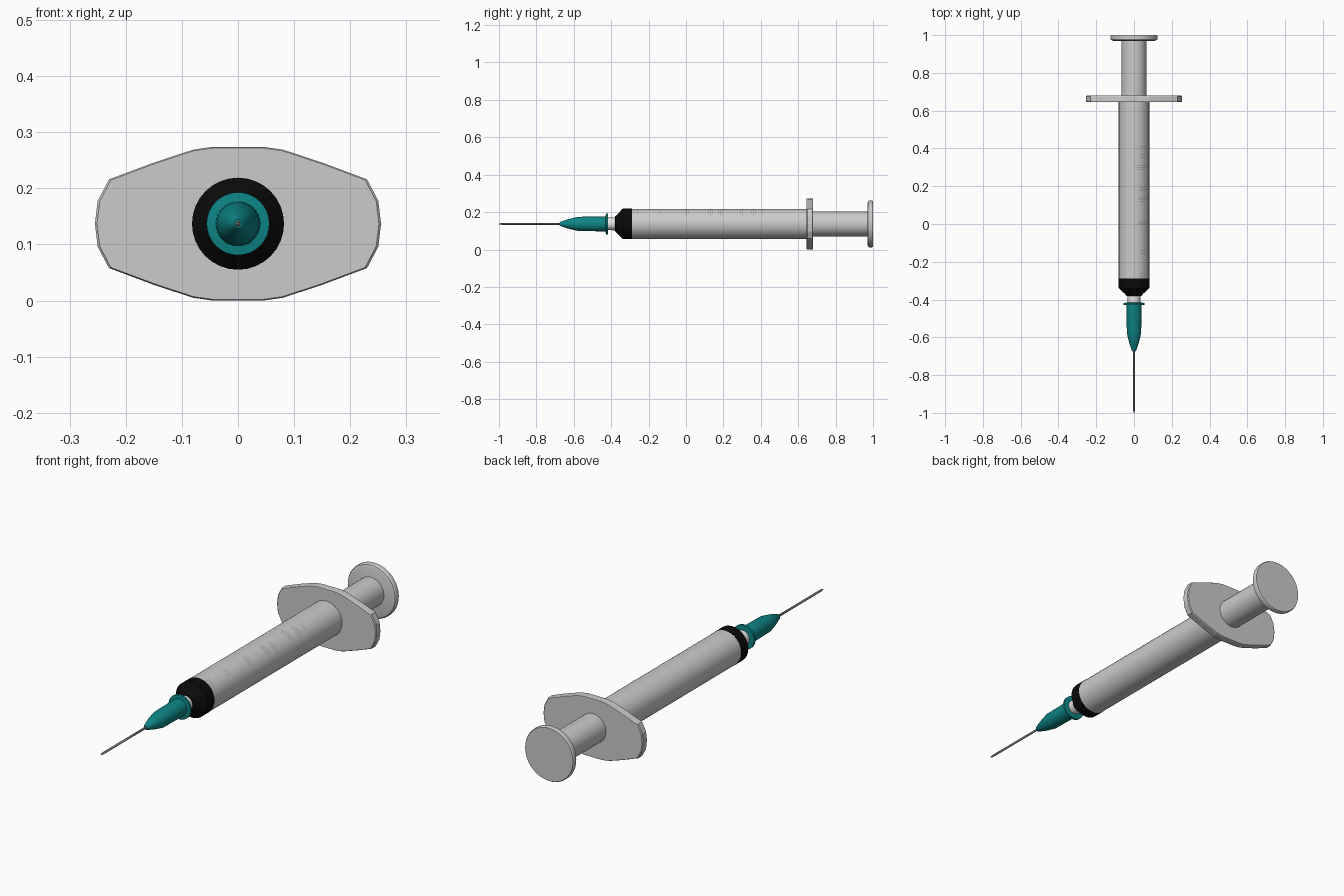
import bpy, bmesh, math

if "Cube" in bpy.data.objects:
    bpy.data.objects.remove(bpy.data.objects["Cube"])

ZC = 0.137  # height of the syringe axis


def material(name, rgb):
    m = bpy.data.materials.new(name)
    m.diffuse_color = (*rgb, 1)
    m.use_nodes = True
    m.node_tree.nodes["Principled BSDF"].inputs["Base Color"].default_value = m.diffuse_color
    return m


plastic = material("light grey plastic", (0.6, 0.6, 0.6))
white = material("white nozzle plastic", (0.8, 0.8, 0.8))
black = material("black rubber", (0.003, 0.003, 0.003))
teal = material("teal hub", (0.004, 0.23, 0.23))
steel = material("needle steel", (0.25, 0.25, 0.25))
ink = material("scale grey", (0.3, 0.3, 0.3))


def finish(name, bm, mat, smooth=True):
    bmesh.ops.recalc_face_normals(bm, faces=bm.faces)
    me = bpy.data.meshes.new(name)
    bm.to_mesh(me)
    bm.free()
    me.materials.append(mat)
    ob = bpy.data.objects.new(name, me)
    bpy.context.collection.objects.link(ob)
    if smooth:
        bpy.ops.object.select_all(action='DESELECT')
        ob.select_set(True)
        bpy.context.view_layer.objects.active = ob
        bpy.ops.object.shade_smooth_by_angle(angle=math.radians(30))
    return ob


def lathe(name, profile, mat, sides=32):
    """Turn (y, radius) points about the syringe axis and cap both ends."""
    bm = bmesh.new()
    rings = []
    for y, r in profile:
        rings.append([bm.verts.new((r * math.sin(2 * math.pi * i / sides), y,
                                    ZC + r * math.cos(2 * math.pi * i / sides)))
                      for i in range(sides)])
    for a, b in zip(rings, rings[1:]):
        for i in range(sides):
            j = (i + 1) % sides
            bm.faces.new((a[i], a[j], b[j], b[i]))
    bm.faces.new(rings[0])
    bm.faces.new(rings[-1])
    return finish(name, bm, mat)


# Turned parts from tip to thumb
lathe("needle", [(-1.0, 0.002), (-0.985, 0.005), (-0.65, 0.005)], steel, 12)
lathe("needle_hub", [(-0.675, 0.008), (-0.668, 0.013), (-0.62, 0.028), (-0.575, 0.038),
                     (-0.43, 0.04), (-0.428, 0.056), (-0.418, 0.056), (-0.416, 0.036)], teal)
lathe("nozzle", [(-0.425, 0.033), (-0.36, 0.035)], white)
lathe("rubber_stopper", [(-0.38, 0.04), (-0.37, 0.048), (-0.338, 0.082), (-0.288, 0.082)], black)
lathe("barrel", [(-0.29, 0.081), (0.655, 0.081)], plastic)
lathe("plunger_rod", [(0.66, 0.067), (0.975, 0.067)], plastic)
lathe("thumb_rest", [(0.97, 0.11), (0.974, 0.121), (0.98, 0.125), (0.995, 0.125), (1.0, 0.122)],
      plastic, 48)

# Finger flange: one quarter outline mirrored to all four corners
quarter = [(0.255, 0.0), (0.25, 0.041), (0.23, 0.079), (0.15, 0.109), (0.08, 0.132), (0.045, 0.137)]
half = quarter + [(-x, z) for x, z in reversed(quarter)]
outline = half + [(-x, -z) for x, z in half[1:-1]]
bm = bmesh.new()
layers = []
for y, s in ((0.645, 0.985), (0.649, 1.0), (0.676, 1.0), (0.68, 0.985)):
    layers.append([bm.verts.new((x * s, y, ZC + z * s)) for x, z in outline])
n = len(outline)
for a, b in zip(layers, layers[1:]):
    for i in range(n):
        bm.faces.new((a[i], a[(i + 1) % n], b[(i + 1) % n], b[i]))
bm.faces.new(layers[0])
bm.faces.new(layers[-1])
finish("finger_flange", bm, plastic, smooth=False)

# Volume scale: thin curved dashes on the upper right of the barrel
bm = bmesh.new()


def dash(y, x0, x1, steps=5, r=0.0815, w=0.0012):
    a0, a1 = math.asin(x0 / 0.082), math.asin(x1 / 0.082)
    rows = []
    for i in range(steps + 1):
        a = a0 + (a1 - a0) * i / steps
        rows.append([bm.verts.new((r * math.sin(a), y + d, ZC + r * math.cos(a)))
                     for d in (-w, w)])
    for p, q in zip(rows, rows[1:]):
        bm.faces.new((p[0], q[0], q[1], p[1]))


for y, x0 in ((0.36, 0.02), (0.30, 0.008), (0.185, 0.025), (0.13, 0.02), (0.005, 0.02), (-0.27, 0.02)):
    for k in (-1, 0, 1):
        dash(y + 0.01 * k, x0 + 0.008 * abs(k), 0.072 - 0.01 * abs(k))
for y in (0.41, -0.14, -0.155):
    dash(y, 0.03, 0.06)
finish("volume_scale", bm, ink)
